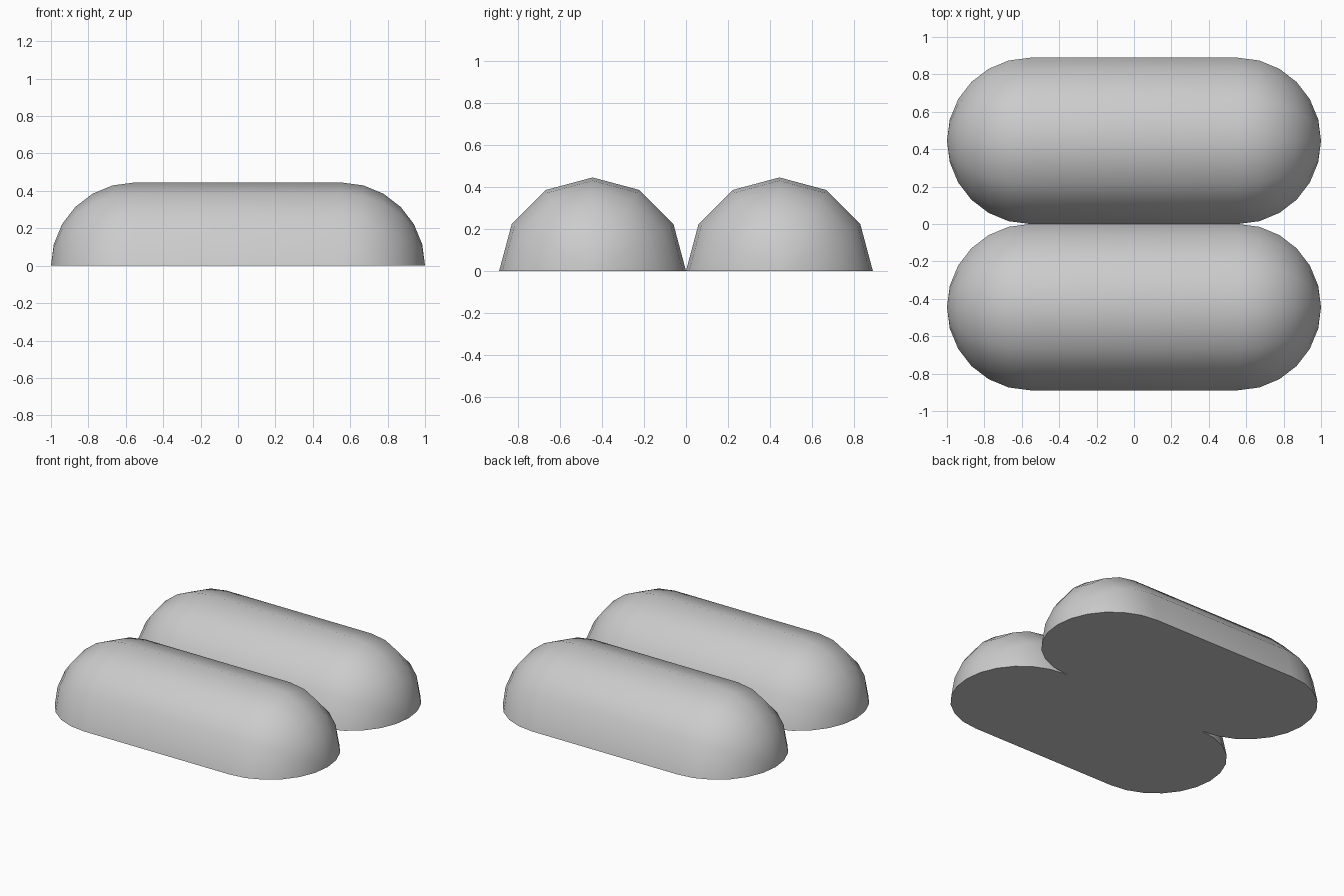
import bpy, bmesh
from math import pi, sin, cos, radians
from mathutils import Vector

if "Cube" in bpy.data.objects:
    bpy.data.objects.remove(bpy.data.objects["Cube"])

R = 0.4445          # capsule radius
H = 1.0 - R         # half length of the straight section
CAP = 6             # rings per rounded end
SIDES = 6           # facets over the half round


def half_capsule(name, y):
    bm = bmesh.new()
    # Stadium-edge profile lying on the ground, from one tip to the other
    angles = [pi * 0.5 * i / CAP for i in range(CAP + 1)]
    pts = [(-H - R * cos(a), R * sin(a)) for a in angles]
    pts += [(-x, r) for x, r in reversed(pts)]
    verts = [bm.verts.new((x, r, 0)) for x, r in pts]
    edges = [bm.edges.new(p) for p in zip(verts, verts[1:])]
    # Sweep half a turn around the long axis
    bmesh.ops.spin(bm, geom=verts + edges, cent=(0, 0, 0), axis=(1, 0, 0),
                   angle=pi, steps=SIDES)
    bmesh.ops.remove_doubles(bm, verts=bm.verts, dist=1e-4)
    # Flat underside
    rim = [e for e in bm.edges if e.is_boundary]
    bmesh.ops.contextual_create(bm, geom=rim)
    bmesh.ops.recalc_face_normals(bm, faces=bm.faces)
    mesh = bpy.data.meshes.new(name)
    bm.to_mesh(mesh)
    bm.free()
    obj = bpy.data.objects.new(name, mesh)
    obj.location = Vector((0, y, 0))
    bpy.context.collection.objects.link(obj)
    # Smooth dome, sharp base edge
    bpy.ops.object.select_all(action='DESELECT')
    obj.select_set(True)
    bpy.context.view_layer.objects.active = obj
    bpy.ops.object.shade_smooth_by_angle(angle=radians(40))
    return obj


# Two half-round bars side by side
half_capsule("front_half_capsule", -R)
half_capsule("back_half_capsule", R)
